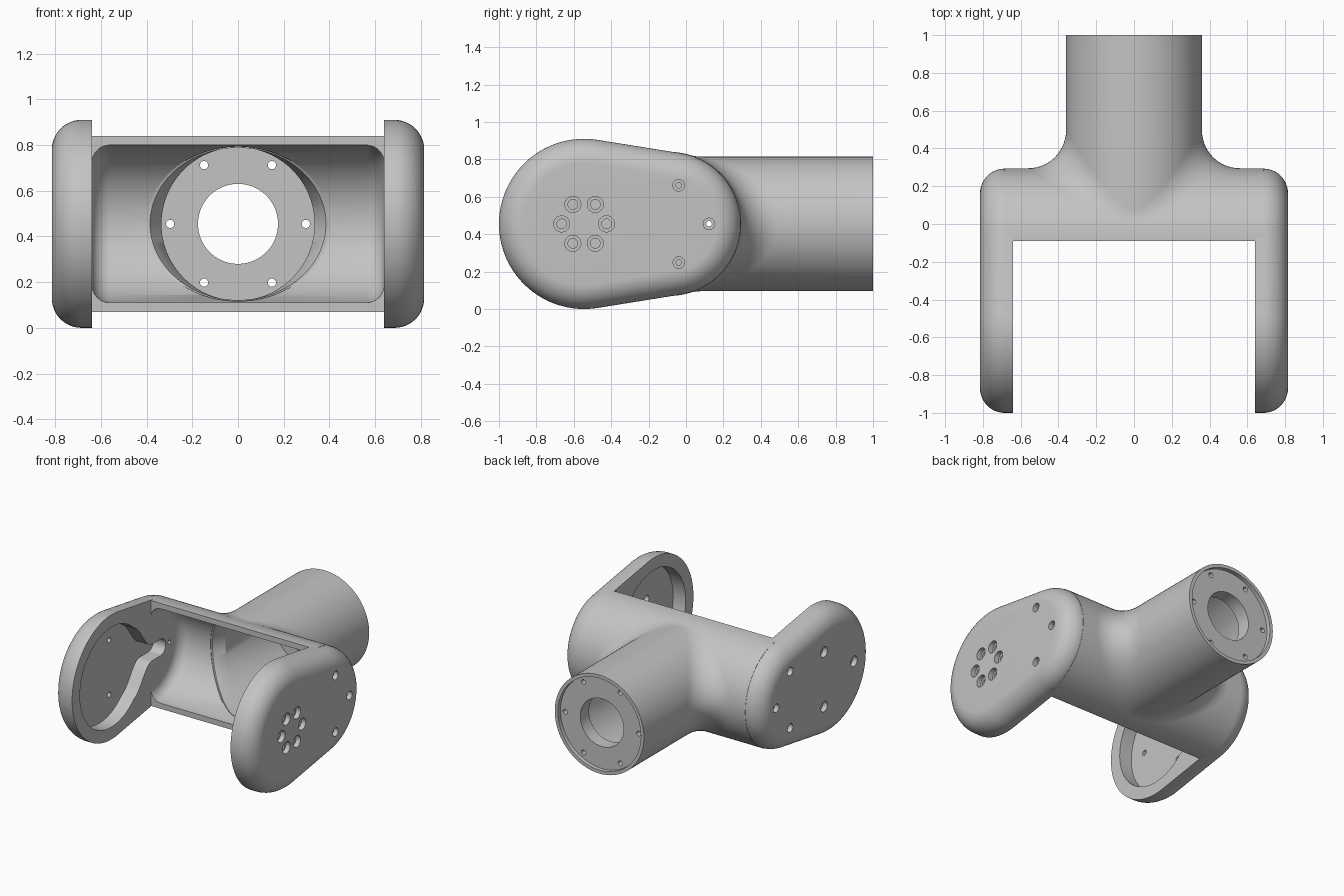
import bpy, bmesh
from math import sin, cos, pi, acos, sqrt, radians
from mathutils import Vector

if "Cube" in bpy.data.objects:
    bpy.data.objects.remove(bpy.data.objects["Cube"])

ZC = 0.455               # height of all main axes
YB, RB = -0.09, 0.385    # housing axis and radius
YA, RA = -0.545, 0.455   # fork eye axis and radius
RT, FILLET = 0.36, 0.2   # tube radius and blend radius
SEG = 96

gray = bpy.data.materials.new("machined gray")
gray.use_nodes = True
gray.diffuse_color = (0.55, 0.55, 0.55, 1)
gray.node_tree.nodes["Principled BSDF"].inputs["Base Color"].default_value = (0.55, 0.55, 0.55, 1)


def loft(bm, rings, closed=False):
    """Skin a list of equal-length rings; cap the ends unless closed."""
    loops = [[bm.verts.new(p) for p in ring] for ring in rings]
    pairs = list(zip(loops, loops[1:])) + ([(loops[-1], loops[0])] if closed else [])
    for a, b in pairs:
        for i in range(len(a)):
            j = (i + 1) % len(a)
            bm.faces.new((a[i], a[j], b[j], b[i]))
    if not closed:
        bm.faces.new(loops[0])
        bm.faces.new(loops[-1])


def solid(name, *ring_sets, closed=False):
    """Object made of one loft per ring set, with all faces outward."""
    bm = bmesh.new()
    for rings in ring_sets:
        loft(bm, rings, closed)
    bmesh.ops.recalc_face_normals(bm, faces=bm.faces)
    if bm.calc_volume(signed=True) < 0:
        bmesh.ops.reverse_faces(bm, faces=bm.faces)
    mesh = bpy.data.meshes.new(name)
    bm.to_mesh(mesh)
    bm.free()
    obj = bpy.data.objects.new(name, mesh)
    bpy.context.scene.collection.objects.link(obj)
    return obj


def cut(obj, *cutters):
    """Subtract the cutters for good and delete them."""
    for c in cutters:
        mod = obj.modifiers.new("cut", 'BOOLEAN')
        mod.operation, mod.solver, mod.object = 'DIFFERENCE', 'EXACT', c
        c.hide_render = True
    bpy.context.view_layer.update()
    dg = bpy.context.evaluated_depsgraph_get()
    mesh = bpy.data.meshes.new_from_object(obj.evaluated_get(dg))
    obj.modifiers.clear()
    obj.data = mesh
    for c in cutters:
        bpy.data.objects.remove(c)


def finish(obj):
    obj.data.materials.clear()
    obj.data.materials.append(gray)
    bpy.ops.object.select_all(action='DESELECT')
    obj.select_set(True)
    bpy.context.view_layer.objects.active = obj
    bpy.ops.object.shade_smooth_by_angle(angle=radians(30))


def circle_x(x, y, z, r, n=SEG):
    return [Vector((x, y + r * cos(2 * pi * i / n), z + r * sin(2 * pi * i / n))) for i in range(n)]


def eye_outline(x, y1, r1, y2, r2, n=48):
    """Hull of a front circle and a back circle in the side plane."""
    t = acos((r1 - r2) / (y2 - y1))
    pts = [(y2, r2, -t + 2 * t * i / n) for i in range(n + 1)]
    pts += [(y1, r1, t + (2 * pi - 2 * t) * i / n) for i in range(n + 1)]
    return [Vector((x, y + r * cos(a), ZC + r * sin(a))) for y, r, a in pts]


def slot_outline(x):
    """Slot with a round back end that flares smoothly into the recess."""
    flare = [(-0.3 + 0.22 * i / 16, 0.06 + 0.1 * (1 + cos(pi * i / 16))) for i in range(17)]
    tip = [(0.02 + 0.06 * sin(pi / 2 * i / 8), 0.06 * cos(pi / 2 * i / 8)) for i in range(9)]
    top = flare + tip[:-1]
    pts = top + [(0.08, 0)] + [(y, -h) for y, h in reversed(top)]
    return [Vector((x, y, ZC + h)) for y, h in pts]


def pocket_cutters(s):
    """Round recess and the cable slot leading from it into the housing."""
    ends = (s * 0.6, s * 0.74)
    return (solid("pocket_cutter", [circle_x(x, YA, ZC, 0.365) for x in ends]),
            solid("slot_cutter", [slot_outline(x) for x in ends]))


def screw_cutter(s):
    """Counterbored screw holes; the upper and lower back ones are blind."""
    spots = [(YB, 0.213, a, 0.031, 0.015, 0.58 if a == 0 else 0.7) for a in (-76, 0, 76)]
    if s > 0:
        spots += [(YA, 0.12, a, 0.043, 0.026, 0.58) for a in range(0, 360, 60)]
    else:
        spots += [(YA, 0.23, a, 0.038, 0.019, 0.58) for a in (-60, 60, 180)]
    sets = []
    for yc, ring, a, big, small, start in spots:
        y, z = yc + ring * cos(radians(a)), ZC + ring * sin(radians(a))
        steps = ((start, small), (0.78, small), (0.78, big), (0.85, big))
        sets.append([circle_x(s * x, y, z, r, 24) for x, r in steps])
    return solid("screw_cutter", *sets)


# Fork sides: eye-shaped plates with a rounded outer edge
for s, name in ((1, "left_fork_side"), (-1, "right_fork_side")):
    edge = 0.13
    steps = [(0.64, 0)] + [(0.685 + edge * sin(pi / 2 * i / 12), edge * (1 - cos(pi / 2 * i / 12)))
                           for i in range(13)]
    side = solid(name, [eye_outline(s * x, YA, RA - k, YB, RB - 0.002 - k) for x, k in steps])
    cut(side, *pocket_cutters(s), screw_cutter(s))
    finish(side)

# Housing: half cylinder, open at the front, hollow with rounded ends
half = [-pi / 2 + pi * i / 64 for i in range(65)]
housing = solid("housing", [[Vector((x, YB + RB * cos(a), ZC + RB * sin(a))) for a in half]
                            for x in (-0.685, 0.685)])
round_end = [(0.56 + 0.08 * sin(pi / 2 * i / 8), 0.265 + 0.08 * cos(pi / 2 * i / 8)) for i in range(9)]
profile = [(-x, r) for x, r in reversed(round_end)] + round_end
cavity = solid("cavity_cutter", [circle_x(x, YB, ZC, r, 128) for x, r in profile])
angles = [2 * pi * i / SEG for i in range(SEG)]
opening = solid("opening_cutter", [[Vector((0.4 * cos(a), y, ZC + 0.338 * sin(a))) for a in angles]
                                   for y in (-0.06, 0.5)])
cut(housing, cavity, opening)
for s in (1, -1):
    cut(housing, *pocket_cutters(s), screw_cutter(s))
finish(housing)


# Rear tube: blend onto the housing, then rim, flange, bore and flared mouth
def tube_section(a):
    """Closed wall section of the tube at angle a."""
    c, s = cos(a), sin(a)
    zc = (RT + FILLET) * s
    yc = sqrt((RB + FILLET) ** 2 - zc * zc)
    centre = Vector(((RT + FILLET) * c, YB + yc, ZC + zc))
    to_housing = Vector((0, -yc, -zc)).normalized()
    to_tube = Vector((-c, 0, -s))
    pts = []
    for i in range(15):
        t = i / 14
        span = to_housing.angle(to_tube)
        arc = (to_housing * sin((1 - t) * span) + to_tube * sin(t * span)) / sin(span)
        pts.append(centre + arc * FILLET)
    mouth_y = YB + sqrt(0.345 ** 2 - (0.333 * s) ** 2)
    for r, y in ((RT, 1), (0.335, 1), (0.335, 0.97), (0.175, 0.97),
                 (0.175, 0.87), (0.335, 0.87), (0.335, mouth_y + 0.08)):
        pts.append(Vector((r * c, y, ZC + r * s)))
    pts.append(Vector((0.385 * c, mouth_y, ZC + 0.333 * s)))
    return pts


tube = solid("rear_tube", [tube_section(a) for a in angles], closed=True)
bolts = []
for i in range(6):
    bx, bz = 0.297 * cos(pi / 3 * i), ZC + 0.297 * sin(pi / 3 * i)
    bolts.append([[Vector((bx + 0.018 * cos(a), y, bz + 0.018 * sin(a))) for a in angles[::4]]
                  for y in (0.84, 0.985)])
cut(tube, solid("bolt_cutter", *bolts))
finish(tube)
